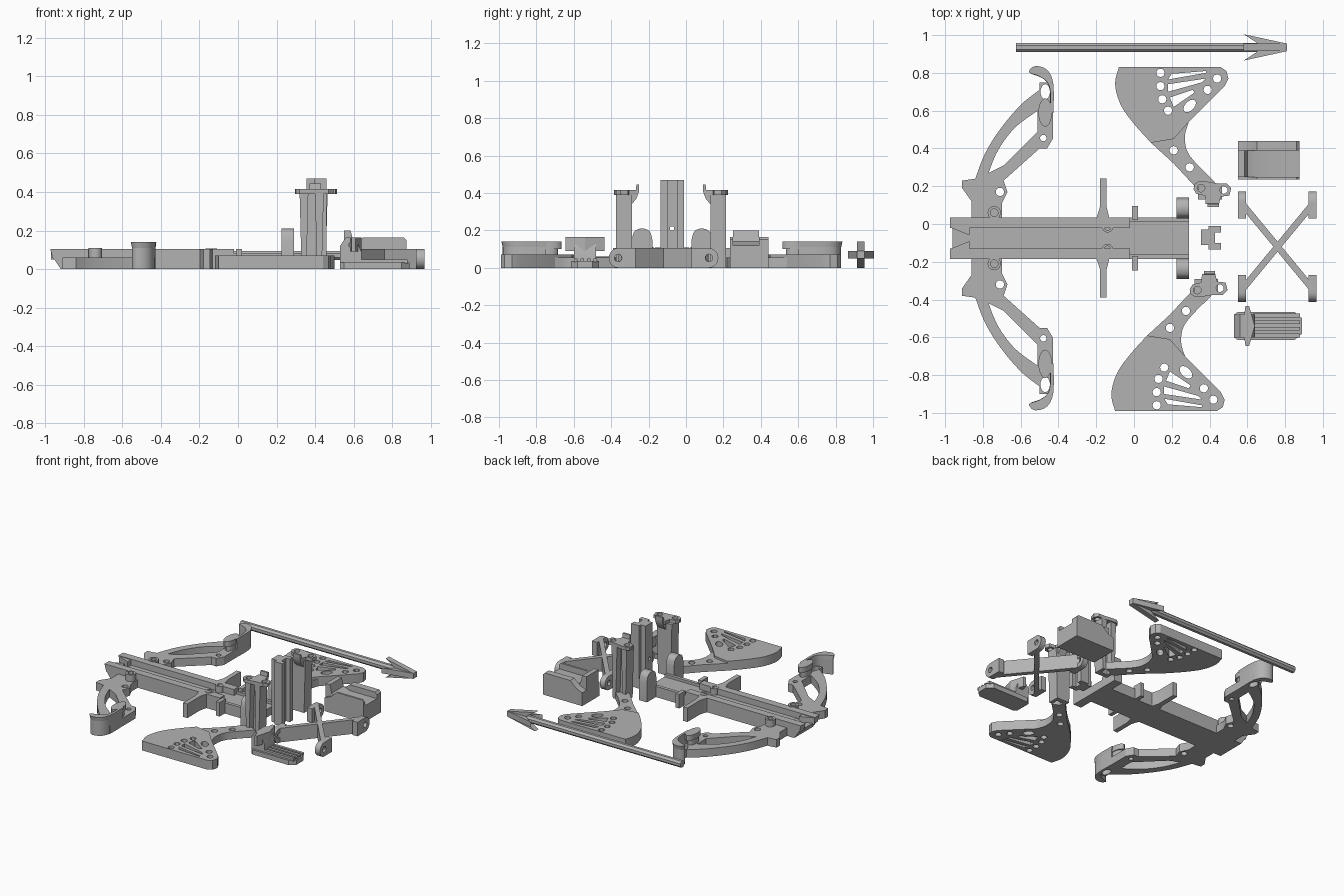
import bpy, bmesh, math
from mathutils import Matrix, Vector

cube = bpy.data.objects.get("Cube")
if cube:
    bpy.data.objects.remove(cube)

grey = bpy.data.materials.new("plain grey")
grey.use_nodes = True
shade = (.45, .45, .45, 1)
grey.diffuse_color = shade
grey.node_tree.nodes["Principled BSDF"].inputs["Base Color"].default_value = shade

PLACE = {
    "z": lambda u, v, w: (u, v, w),
    "y": lambda u, v, w: (u, w, v),
    "x": lambda u, v, w: (w, u, v),
}
MIDDLE = -.075  # symmetry line of the stock


def add_object(name, mesh):
    obj = bpy.data.objects.new(name, mesh)
    bpy.context.scene.collection.objects.link(obj)
    return obj


def plate(name, outline, low, high, holes=(), axis="z", flare=1):
    """Extrude an outline with holes along an axis; flare scales the far end."""
    bm = bmesh.new()
    edges = []
    for loop in (outline, *holes):
        verts = [bm.verts.new((u, v, low)) for u, v in loop]
        edges += [bm.edges.new((a, b)) for a, b in zip(verts, verts[1:] + verts[:1])]
    bmesh.ops.triangle_fill(bm, use_beauty=True, use_dissolve=False, edges=edges)
    grown = bmesh.ops.extrude_face_region(bm, geom=bm.faces[:])["geom"]
    top = [g for g in grown if isinstance(g, bmesh.types.BMVert)]
    centre = sum((v.co for v in top), Vector()) / len(top)
    for vert in top:
        vert.co = centre + (vert.co - centre) * flare
        vert.co.z = high
    for vert in bm.verts:
        vert.co = PLACE[axis](*vert.co)
    bmesh.ops.recalc_face_normals(bm, faces=bm.faces[:])
    mesh = bpy.data.meshes.new(name)
    bm.to_mesh(mesh)
    bm.free()
    mesh.materials.append(grey)
    return add_object(name, mesh)


def rect(left, right, low, high):
    return [(left, low), (right, low), (right, high), (left, high)]


def box(name, xs, ys, zs):
    return plate(name, rect(*xs, *ys), *zs)


def oval(u, v, wide, tall=None, turn=0, count=20):
    points = []
    for step in range(count):
        angle = math.tau * step / count
        offset = Matrix.Rotation(turn, 2) @ Vector((wide * math.cos(angle), (tall or wide) * math.sin(angle)))
        points.append((u + offset.x, v + offset.y))
    return points


def spline(points, steps=5):
    """Catmull-Rom curve through the points."""
    pts = [Vector(p) for p in (points[0], *points, points[-1])]
    out = []
    for a, b, c, d in zip(pts, pts[1:], pts[2:], pts[3:]):
        for step in range(steps):
            t = step / steps
            out.append((b + (c - a) * t / 2 + (a * 2 - b * 5 + c * 4 - d) * t * t / 2
                        + (b * 3 - a - c * 3 + d) * t ** 3 / 2)[:])
    return out + [tuple(points[-1])]


def mirror(objects, middle=MIDDLE, shift=0):
    for obj in objects:
        mesh = obj.data.copy()
        mesh.transform(Matrix.Translation((shift, 2 * middle, 0)) @ Matrix.Scale(-1, 4, (0, 1, 0)))
        mesh.flip_normals()
        add_object("right_" + obj.name, mesh)


# Stock: base, rails, flight funnel, cross arms, rear ears
plate("stock_base", [(-.92, 0), (.29, 0), (.29, .06), (-.96, .06)], -.185, .035, axis="y")
mirror([
    plate("stock_rail", [(-.96, .05), (-.02, .05), (-.02, .105), (-.975, .105)], -.02, .035, axis="y"),
    box("rear_rail", (-.02, .29), (.01, .035), (.05, .08)),
    plate("flight_funnel", [(-.97, -.02), (-.87, -.02), (-.87, -.06)], .05, .1),
    plate("cross_arm", [(-.2, .03), (-.13, .03), (-.145, .09), (-.145, .24), (-.18, .24), (-.18, .09)], 0, .105),
    box("short_cross_arm", (-.01, .02), (.02, .095), (0, .105)),
    plate("rail_boss", oval(-.14, -.015, .03), .05, .108, [oval(-.14, -.015, .018)]),
    plate("rear_ear", [(.03, 0), (.14, 0)] + spline([(.14, .15), (.125, .195), (.085, .21), (.045, .195), (.03, .15)]),
          .225, .29, axis="x"),
])

# Bow limbs with bosses, string spools and hooked tips
outer = spline([(-.84, .24), (-.79, .37), (-.71, .5), (-.6, .63), (-.5, .71)])
inner = spline([(-.77, .27), (-.72, .39), (-.63, .51), (-.51, .6)])
limb_end = [(-.5, .75), (-.43, .75), (-.43, .45), (-.46, .4), (-.5, .4)]
limb_root = [(-.69, .23), (-.67, .17), (-.7, .11), (-.7, .03), (-.86, .03), (-.86, .12), (-.91, .19), (-.91, .23)]
tip = spline([(-.43, .6), (-.43, .74), (-.46, .81), (-.52, .83), (-.55, .8), (-.5, .78), (-.46, .75), (-.445, .7), (-.445, .6)], 3)
mirror([
    plate("bow_limb", outer + limb_end + limb_root, 0, .06,
          [inner + [(-.51, .49), (-.69, .31)], oval(-.71, .17, .022),
           oval(-.48, .455, .017), oval(-.47, .7, .025, .04)]),
    plate("limb_boss", oval(-.74, .06, .035), 0, .11, [oval(-.74, .06, .02)]),
    plate("spool_neck", oval(-.47, .59, .03, .055), .05, .11),
    plate("spool_cap", oval(-.47, .59, .036, .075), .1, .14),
    plate("hooked_tip", tip, 0, .11),
    plate("hooked_tip_lip", tip, .11, .14, flare=1.08),
])

# Skeleton shoulder plates, their arms and the upright posts
belly = spline([(-.08, .83), (-.1, .74), (-.07, .63), (0, .53), (.09, .43)])
corner = [(.21, .45), (.29, .54), (.48, .73), (.5, .77), (.49, .81), (.46, .83)]
neck = spline([(.29, .54), (.27, .47), (.28, .39), (.33, .32), (.43, .22)])
dots = [oval(x, y, .022, count=12) for x, y in
        [(.14, .8), (.14, .73), (.15, .66), (.18, .6), (.44, .77), (.39, .71)]]
slots = [[(.18, .765), (.2, .795), (.38, .81), (.38, .8)],
         [(.18, .7), (.18, .74), (.38, .77), (.36, .75)],
         [(.21, .62), (.19, .67), (.31, .71), (.32, .695)]]
post_holes = [oval(.355, .19, .02), oval(.475, .18, .02)]
cap = [(.32, .21), (.34, .225), (.38, .225), (.44, .215), (.49, .215), (.515, .19), (.505, .15), (.46, .145),
       (.45, .105), (.38, .105), (.375, .15), (.33, .16), (.315, .185)]
mirror([
    plate("shoulder_plate", belly + corner, 0, .07, dots + slots + [oval(.295, .625, .04, .024, math.pi / 4)]),
    plate("shoulder_arm", neck + [(.34, .18), (.21, .32), (.09, .43), (.21, .45)], 0, .055,
          [oval(.21, .39, .022), oval(.295, .3, .022)]),
    plate("post_cap", cap, .39, .415, post_holes),
    plate("post_web", [(.36, 0), (.445, 0), (.46, .39), (.345, .39)], .13, .165, axis="y"),
    plate("post_left_flange", [(.35, 0), (.375, 0), (.385, .39), (.34, .39)], .13, .215, axis="y"),
    plate("post_right_flange", [(.43, 0), (.455, 0), (.465, .39), (.42, .39)], .13, .215, axis="y"),
    plate("post_hook", [(.15, .3), (.13, .34), (.105, .37), (.09, .41), (.09, .445), (.105, .445), (.11, .4), (.15, .4)],
          .39, .45, axis="x"),
], -.08, -.02)

# Tall grip with a groove down its side
pin = oval(-.075, .21, .012)
plate("grip_core", rect(-.135, -.01, 0, .47), .395, .43, [pin], axis="x")
plate("grip_left_part", rect(-.11, -.03, 0, .47), .355, .395, [pin], axis="x")
for low in (-.135, -.045):
    box("grip_lip", (.43, .46), (low, low + .035), (0, .47))

# Crossed brace with pierced feet
for sign in (-1, 1):
    half = Vector((.19, .23 * sign))
    side = Vector((-half.y, half.x)).normalized() * .017
    hub = Vector((.76, -.12))
    plate("cross_bar", [(hub + a * half + b * side)[:] for a, b in ((-1, -1), (1, -1), (1, 1), (-1, 1))], 0, .105)
    for x in (.55, .925):
        end = -.12 + sign * .243
        rounded = [(end + sign * .05 * math.cos(t), .0525 + .0525 * math.sin(t))
                   for t in (math.pi * (step / 10 - .5) for step in range(11))]
        plate("brace_foot", rounded + [(-.12 + sign * .15, .105), (-.12 + sign * .15, 0)],
              x, x + .042, [oval(end, .0525, .02)], axis="x")

# Saddle block with rounded cheeks
plate("saddle_block", [(.55, 0), (.875, 0), (.875, .12), (.65, .12), (.6, .14), (.585, .2), (.55, .2)], .25, .39, axis="y")
cheek = [(.55, 0), (.875, 0), (.875, .15), (.86, .165), (.65, .165), (.6, .12), (.55, .1)]
plate("saddle_outer_cheek", cheek, .39, .44, axis="y")
plate("saddle_inner_cheek", cheek, .235, .25, axis="y")

# Ribbed lever with a hinge and guard
lever = [(.53, -.48), (.55, -.465), (.85, -.465), (.89, -.5), (.89, -.58), (.85, -.615), (.55, -.615), (.53, -.6)]
plate("lever_body", lever, 0, .035)
for step in range(4):
    low = -.6 + step * .035
    box("lever_rib", (.63, .88), (low, low + .02), (.03, .05))
plate("lever_hinge", [(.53, 0), (.64, 0), (.64, .09), (.61, .16), (.56, .165), (.53, .12)], -.6, -.48,
      [oval(.59, .125, .015)], axis="y")
plate("lever_guard", [(.575, -.54), (.59, -.435), (.61, -.435), (.64, -.54), (.61, -.645), (.59, -.645)], .09, .165)

# Bolt: eight-sided shaft and four-bladed barbed head
plate("bolt_shaft", oval(.935, .07, .026, turn=math.pi / 8, count=8), -.625, .75, axis="x")
blade = [(.58, .07), (.81, .02), (.81, -.02), (.58, -.07), (.65, -.025), (.65, .025)]
plate("bolt_flat_blades", [(x, .935 + v) for x, v in blade], .05, .09)
plate("bolt_upright_blades", [(x, .07 + v) for x, v in blade], .915, .955, axis="y")

for obj in bpy.context.scene.objects:
    obj.select_set(obj.type == "MESH")
    if obj.type == "MESH":
        bpy.context.view_layer.objects.active = obj
bpy.ops.object.shade_smooth_by_angle(angle=math.radians(30))
